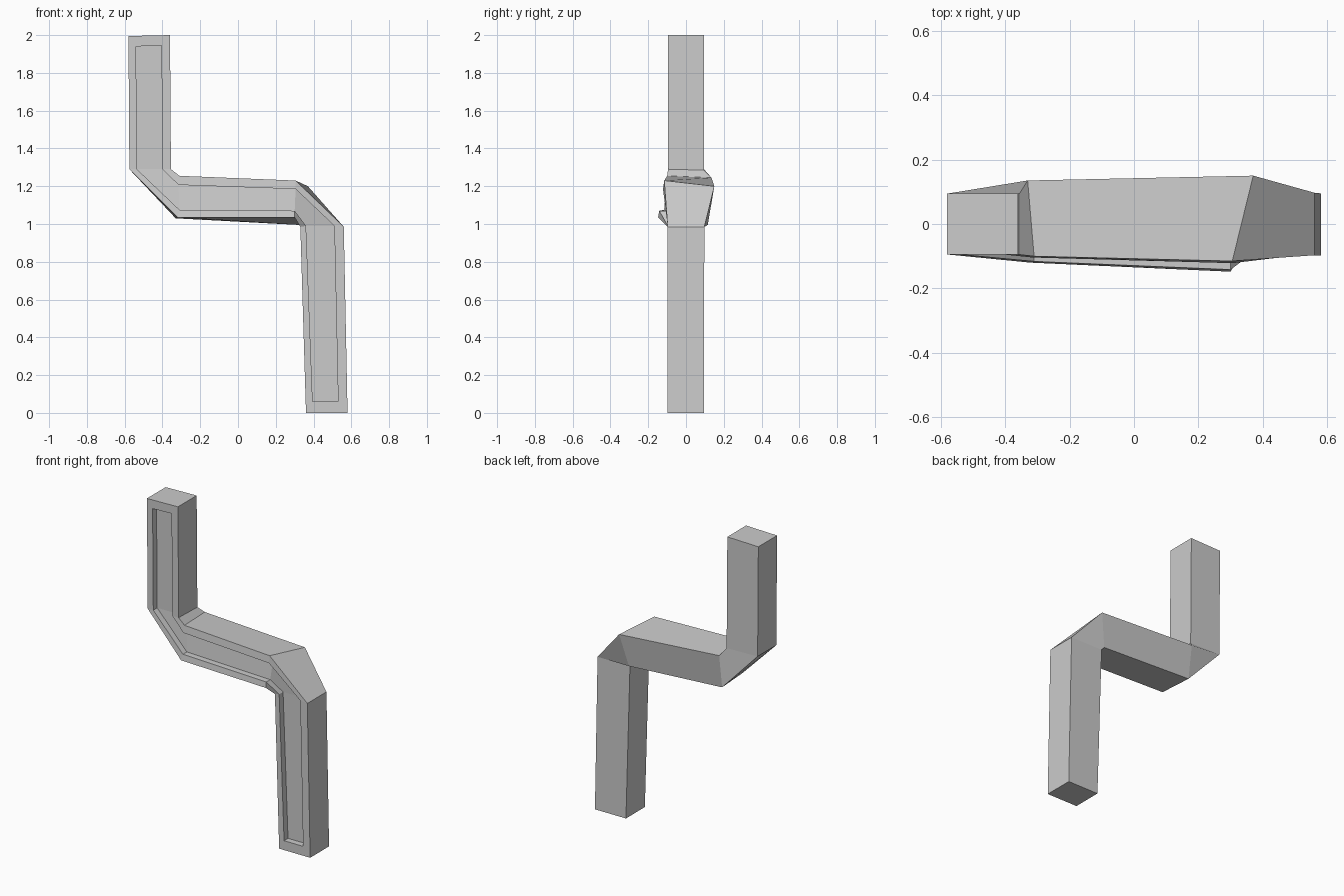
import bpy, bmesh

DEPTH = 0.04  # groove depth in the front face

# Stations along the bent bar, each with (x, y, z) corners:
# back-left, back-right, front-right, front-left, then (x, z) of groove right and left
STATIONS = [
    ((-.58, .095, 1.995), (-.36, .095, 2.0), (-.36, -.095, 2.0), (-.58, -.095, 1.995), (-.405, 1.945), (-.54, 1.94)),
    ((-.575, .095, 1.29), (-.355, .095, 1.285), (-.355, -.095, 1.29), (-.575, -.095, 1.29), (-.4, 1.29), (-.535, 1.29)),
    ((-.33, .105, 1.03), (-.33, .135, 1.245), (-.31, -.1, 1.255), (-.32, -.12, 1.035), (-.315, 1.207), (-.31, 1.075)),
    ((.325, .115, .995), (.37, .15, 1.2), (.305, -.115, 1.23), (.3, -.148, 1.035), (.305, 1.185), (.3, 1.07)),
    ((.33, .097, .985), (.56, .097, .985), (.56, -.097, .985), (.33, -.097, .985), (.51, .99), (.36, .99)),
    ((.36, .095, 0), (.58, .095, 0), (.58, -.097, 0), (.36, -.097, 0), (.53, .06), (.395, .06)),
]

bm = bmesh.new()
rings = []
for bl, br, fr, fl, gr, gl in STATIONS:
    yr = fr[1] + (fl[1] - fr[1]) * .2
    yl = fl[1] + (fr[1] - fl[1]) * .2
    pts = [bl, br, fr,
           (gr[0], yr, gr[1]), (gr[0], yr + DEPTH, gr[1]),
           (gl[0], yl + DEPTH, gl[1]), (gl[0], yl, gl[1]), fl]
    rings.append([bm.verts.new(p) for p in pts])

# Skin between stations
for a, b in zip(rings, rings[1:]):
    for i in range(8):
        j = (i + 1) % 8
        bm.faces.new((a[i], a[j], b[j], b[i]))

# Ends: outer cap, front rim strip and groove end wall
for r in (rings[0], rings[-1]):
    for ids in ((0, 1, 2, 7), (7, 2, 3, 6), (6, 3, 4, 5)):
        bm.faces.new([r[i] for i in ids])

bmesh.ops.recalc_face_normals(bm, faces=bm.faces)
mesh = bpy.data.meshes.new("bent_channel_bar")
bm.to_mesh(mesh)
bm.free()
bar = bpy.data.objects.new("bent_channel_bar", mesh)
bpy.context.collection.objects.link(bar)
